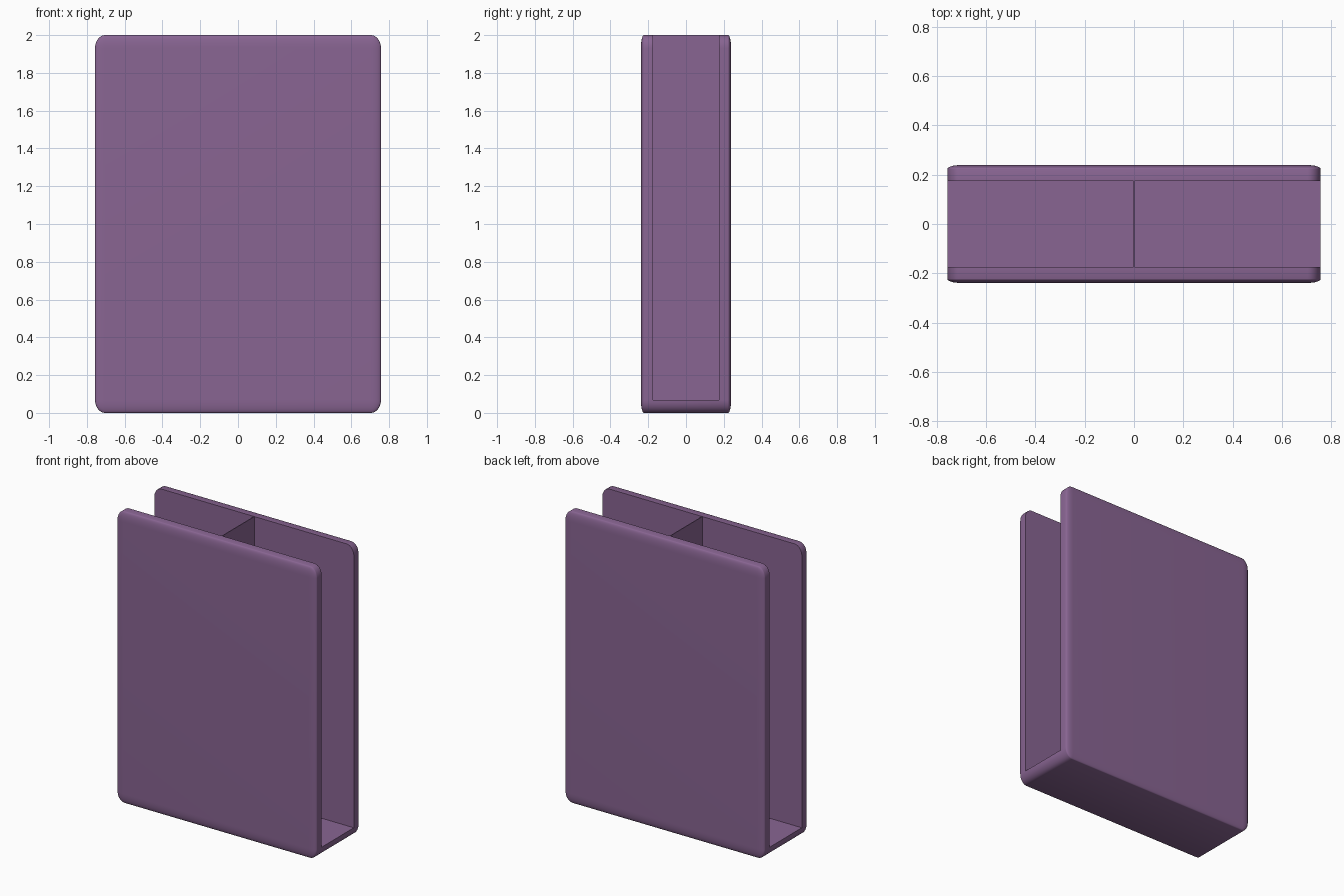
import bpy, bmesh
from math import radians

if "Cube" in bpy.data.objects:
    bpy.data.objects.remove(bpy.data.objects["Cube"])

W, D, H = 1.514, 0.478, 2.0      # outer size
SLOT, FLOOR = 0.348, 0.068       # channel width and floor height


def box(name, size, centre, bevel=0.0):
    """Box whose bevel is made on a 2-unit cube, then stretched to size."""
    bm = bmesh.new()
    bmesh.ops.create_cube(bm, size=2)
    if bevel:
        bmesh.ops.bevel(bm, geom=bm.edges[:], offset=bevel, segments=8,
                        profile=0.5, affect='EDGES', clamp_overlap=True)
    bmesh.ops.scale(bm, vec=[s / 2 for s in size], verts=bm.verts)
    bmesh.ops.translate(bm, vec=centre, verts=bm.verts)
    mesh = bpy.data.meshes.new(name)
    bm.to_mesh(mesh)
    bm.free()
    obj = bpy.data.objects.new(name, mesh)
    bpy.context.collection.objects.link(obj)
    return obj


def activate(obj):
    bpy.ops.object.select_all(action='DESELECT')
    obj.select_set(True)
    bpy.context.view_layer.objects.active = obj


purple = bpy.data.materials.new("purple")
purple.diffuse_color = (0.25, 0.13, 0.29, 1)
purple.use_nodes = True
purple.node_tree.nodes["Principled BSDF"].inputs["Base Color"].default_value = purple.diffuse_color

# Rounded outer shell
shell = box("shell", (W, D, H), (0, 0, H / 2), bevel=0.07)
shell.data.materials.append(purple)

# Channel open at the top and both ends
cutter = box("channel_cutter", (W + 1, SLOT, H), (0, 0, FLOOR + H / 2))
cutter.hide_render = True
cut = shell.modifiers.new("channel", 'BOOLEAN')
cut.operation = 'DIFFERENCE'
cut.solver = 'EXACT'
cut.object = cutter
activate(shell)
bpy.ops.object.modifier_apply(modifier=cut.name)
bpy.data.objects.remove(cutter)
activate(shell)
bpy.ops.object.shade_smooth_by_angle(angle=radians(30))

# Thin central divider
divider = box("divider", (0.005, SLOT, H - FLOOR), (0, 0, (H + FLOOR) / 2))
divider.data.materials.append(purple)
